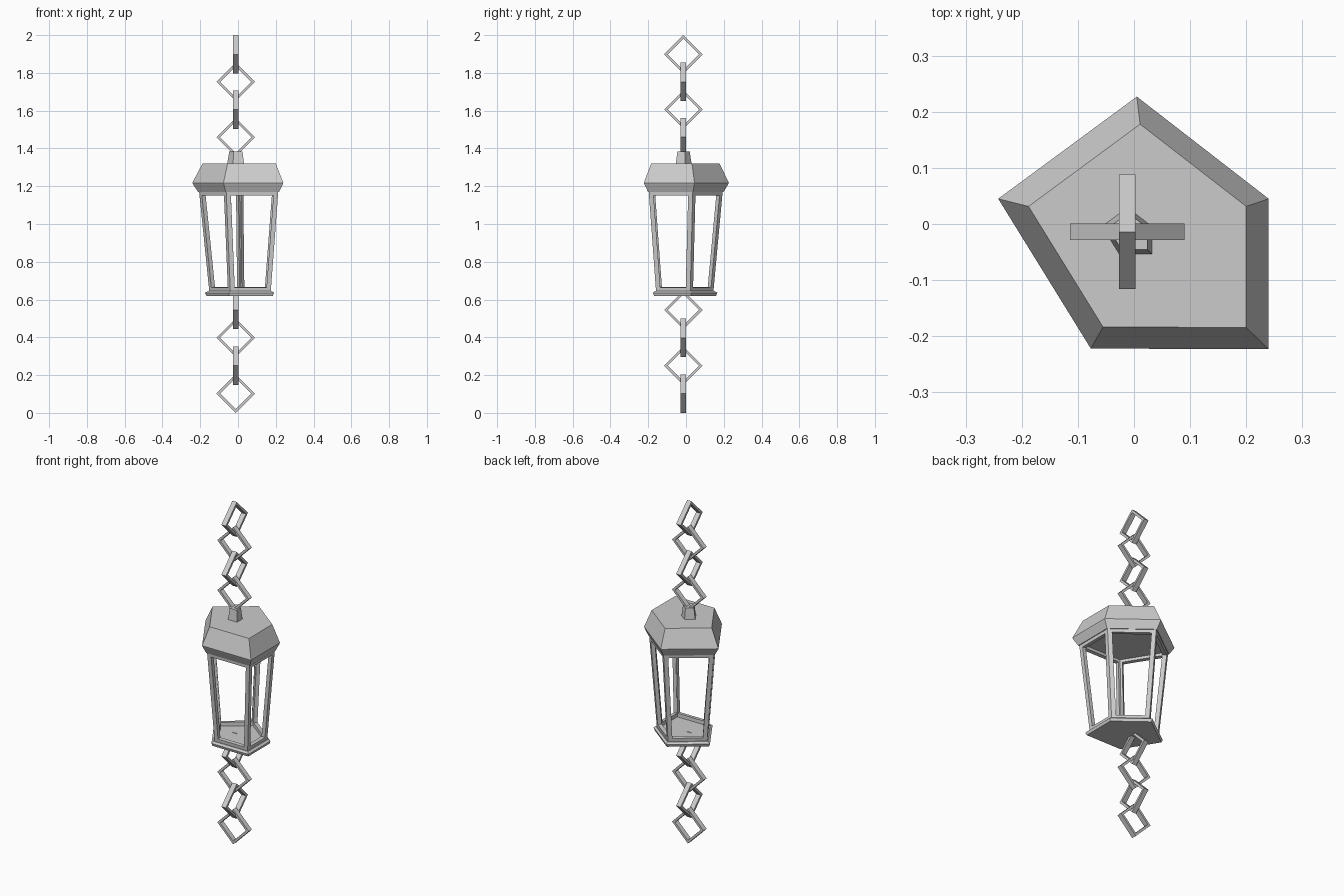
import bpy, bmesh

if "Cube" in bpy.data.objects:
    bpy.data.objects.remove(bpy.data.objects["Cube"])

# Irregular five-sided plan shared by roof, body, base and knob (relative to its pivot)
PLAN = [(-0.03, 0.252), (-0.277, 0.07), (-0.112, -0.197), (0.205, -0.198), (0.205, 0.07)]
PIVOT = (0.035, -0.025)


def finish(name, bm):
    bmesh.ops.recalc_face_normals(bm, faces=bm.faces[:])
    me = bpy.data.meshes.new(name)
    bm.to_mesh(me)
    bm.free()
    ob = bpy.data.objects.new(name, me)
    bpy.context.collection.objects.link(ob)
    return ob


def loft(levels, pivot=PIVOT, caps=True):
    """Stack scaled copies of the plan; levels are (z, scale)."""
    bm = bmesh.new()
    rings = [[bm.verts.new((pivot[0] + s * x, pivot[1] + s * y, z)) for x, y in PLAN]
             for z, s in levels]
    for a, b in zip(rings, rings[1:]):
        for i in range(5):
            j = (i + 1) % 5
            bm.faces.new((a[i], a[j], b[j], b[i]))
    if caps:
        bm.faces.new(rings[0])
        bm.faces.new(rings[-1])
    return bm


# Roof, base plate and top knob
finish("roof", loft([(1.17, 0.89), (1.21, 0.985), (1.218, 1.0), (1.32, 0.805)]))
finish("base_plate", loft([(0.62, 0.73), (0.636, 0.757), (0.645, 0.70)]))
finish("top_knob", loft([(1.31, 0.19), (1.385, 0.145)], pivot=(-0.006, -0.017)))

# Tapered window frame: each wall inset, pane removed, given thickness
bm = loft([(0.64, 0.674), (1.175, 0.871)], caps=False)
bmesh.ops.recalc_face_normals(bm, faces=bm.faces[:])
panes = bm.faces[:]
bmesh.ops.inset_individual(bm, faces=panes, thickness=0.024, use_even_offset=True)
bmesh.ops.delete(bm, geom=panes, context='FACES')
frame = finish("window_frame", bm)
mod = frame.modifiers.new("thickness", 'SOLIDIFY')
mod.thickness = 0.022
mod.offset = -1
mod.use_even_offset = True


# Diamond chain links, alternating planes
def link(name, z, along_x, ro=0.102, ri=0.083, half=0.0145):
    bm = bmesh.new()
    cx, cy = -0.012, -0.014
    ring = []
    for a, b in ((1, 0), (0, 1), (-1, 0), (0, -1)):
        sec = []
        for r, d in ((ro, -half), (ro, half), (ri, half), (ri, -half)):
            x, y = (a * r, d) if along_x else (d, a * r)
            sec.append(bm.verts.new((cx + x, cy + y, z + b * r)))
        ring.append(sec)
    for i in range(4):
        s, t = ring[i], ring[(i + 1) % 4]
        for k in range(4):
            m = (k + 1) % 4
            bm.faces.new((s[k], s[m], t[m], t[k]))
    finish(name, bm)


for i in range(4):
    link(f"upper_chain_link_{i + 1}", 1.898 - 0.146 * i, i % 2 == 1)
    link(f"lower_chain_link_{i + 1}", 0.545 - 0.1475 * i, i % 2 == 1)
